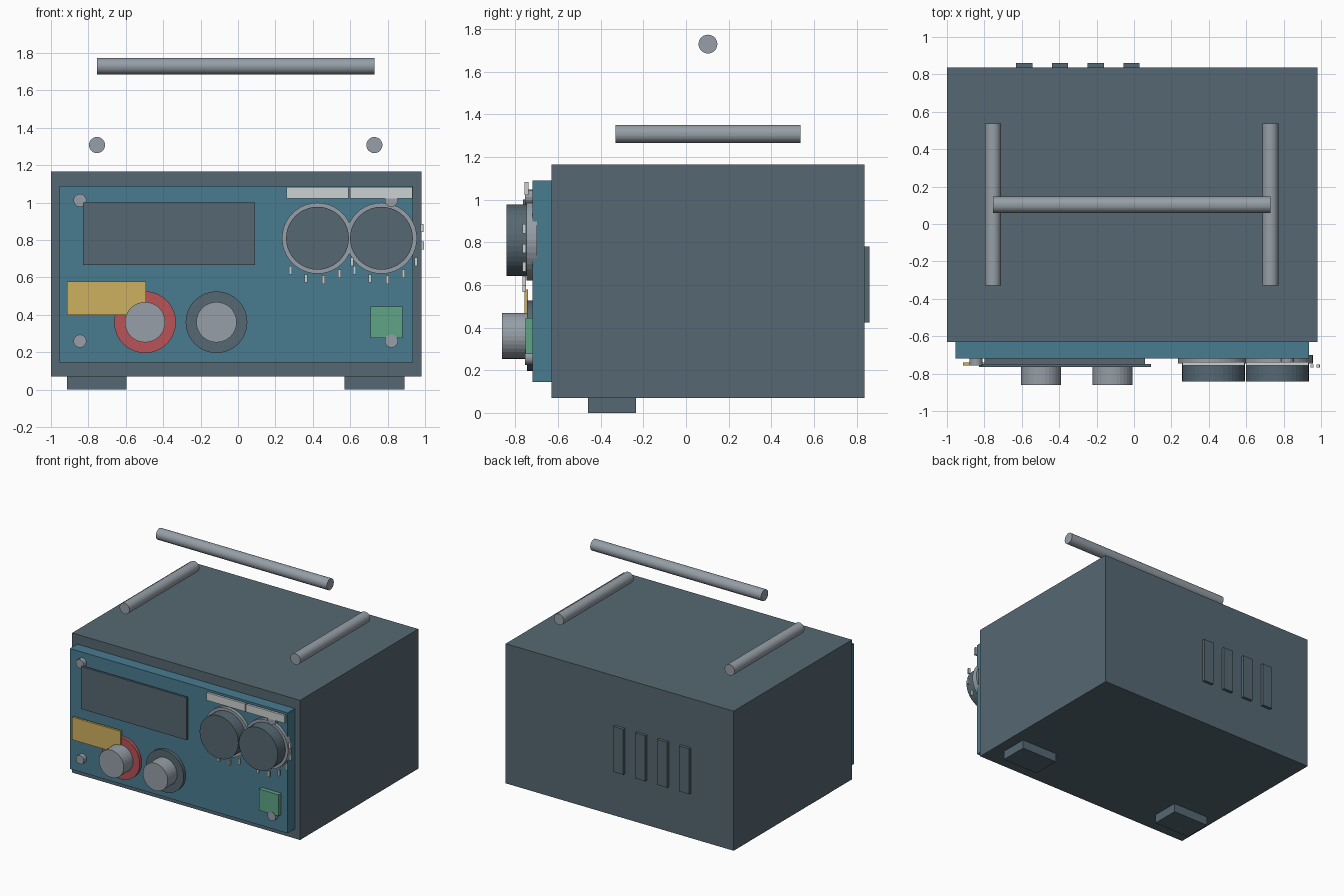
import bpy, math

if "Cube" in bpy.data.objects:
    bpy.data.objects.remove(bpy.data.objects["Cube"])


def material(name, rgb):
    # sRGB 0-255 to linear
    m = bpy.data.materials.new(name)
    lin = [((c / 255 + 0.055) / 1.055) ** 2.4 for c in rgb]
    m.diffuse_color = (*lin, 1)
    m.use_nodes = True
    m.node_tree.nodes["Principled BSDF"].inputs["Base Color"].default_value = m.diffuse_color
    return m


SLATE = material("slate", (86, 104, 114))
BLUE = material("panel blue", (72, 124, 144))
METAL = material("metal grey", (150, 159, 167))
WHITE = material("off white", (206, 209, 209))
RED = material("red", (184, 84, 88))
YELLOW = material("yellow", (206, 176, 94))
GREEN = material("green", (96, 164, 134))


def box(name, mat, x, y, z):
    """Box from (min, max) pairs."""
    bpy.ops.mesh.primitive_cube_add(size=1, location=[sum(p) / 2 for p in (x, y, z)])
    o = bpy.context.object
    o.name = name
    o.scale = [p[1] - p[0] for p in (x, y, z)]
    bpy.ops.object.transform_apply(location=False, rotation=False, scale=True)
    o.data.materials.append(mat)
    return o


def rod(name, mat, centre, r, length, axis="Y", sides=32):
    rot = (math.pi / 2, 0, 0) if axis == "Y" else (0, math.pi / 2, 0)
    bpy.ops.mesh.primitive_cylinder_add(vertices=sides, radius=r, depth=length,
                                        location=centre, rotation=rot)
    o = bpy.context.object
    o.name = name
    o.data.materials.append(mat)
    return o


def disc(name, mat, x, z, r, y0, y1, sides=32):
    """Cylinder facing the front, between depths y0 and y1."""
    return rod(name, mat, (x, (y0 + y1) / 2, z), r, abs(y1 - y0), "Y", sides)


# Case and front panel
box("case", SLATE, (-1, 0.98), (-0.63, 0.837), (0.07, 1.166))
box("front_panel", BLUE, (-0.955, 0.935), (-0.72, -0.628), (0.145, 1.09))

# Feet
for x in (-0.915, 0.57):
    box("foot", SLATE, (x, x + 0.32), (-0.46, -0.235), (0, 0.075))

# Rear vents
for i in range(4):
    x = -0.63 + i * 0.191
    box("rear_vent", SLATE, (x, x + 0.087), (0.83, 0.86), (0.423, 0.78))

# Carrying handle: two side bars and a raised cross bar
for x in (-0.754, 0.729):
    rod("handle_side_bar", METAL, (x, 0.103, 1.308), 0.043, 0.866)
rod("handle_cross_bar", METAL, (-0.013, 0.103, 1.73), 0.044, 1.484, "X")

# Display with a slightly larger cover plate
box("display_body", SLATE, (-0.80, 0.06), (-0.75, -0.715), (0.70, 0.97))
box("display_cover", SLATE, (-0.83, 0.09), (-0.765, -0.748), (0.667, 1.0))

# Control knobs on coloured base discs
for x, mat in ((-0.497, RED), (-0.115, SLATE)):
    disc("knob_base", mat, x, 0.361, 0.165, -0.745, -0.715)
    disc("knob", METAL, x, 0.361, 0.108, -0.862, -0.74)

# Gauges with bezel, tick marks and name plate
for x in (0.425, 0.767):
    disc("gauge_bezel", METAL, x, 0.81, 0.19, -0.747, -0.70, 40)
    disc("gauge_dial", SLATE, x, 0.81, 0.168, -0.843, -0.74, 40)
    for i in range(7):
        a = math.radians(-130 + 24 * i)
        tx, tz = x + 0.224 * math.cos(a), 0.81 + 0.224 * math.sin(a)
        box("gauge_tick", WHITE, (tx - 0.008, tx + 0.008), (-0.766, -0.75),
            (tz - 0.022, tz + 0.022))
    box("gauge_plate", WHITE, (x - 0.167, x + 0.167), (-0.757, -0.738), (1.022, 1.083))

# Yellow label and green button
box("yellow_label", YELLOW, (-0.913, -0.491), (-0.757, -0.74), (0.40, 0.578))
box("green_button", GREEN, (0.708, 0.879), (-0.753, -0.715), (0.277, 0.445))

# Corner screws
for x in (-0.845, 0.82):
    for z in (0.26, 1.012):
        disc("screw", METAL, x, z, 0.035, -0.756, -0.715, 16)
